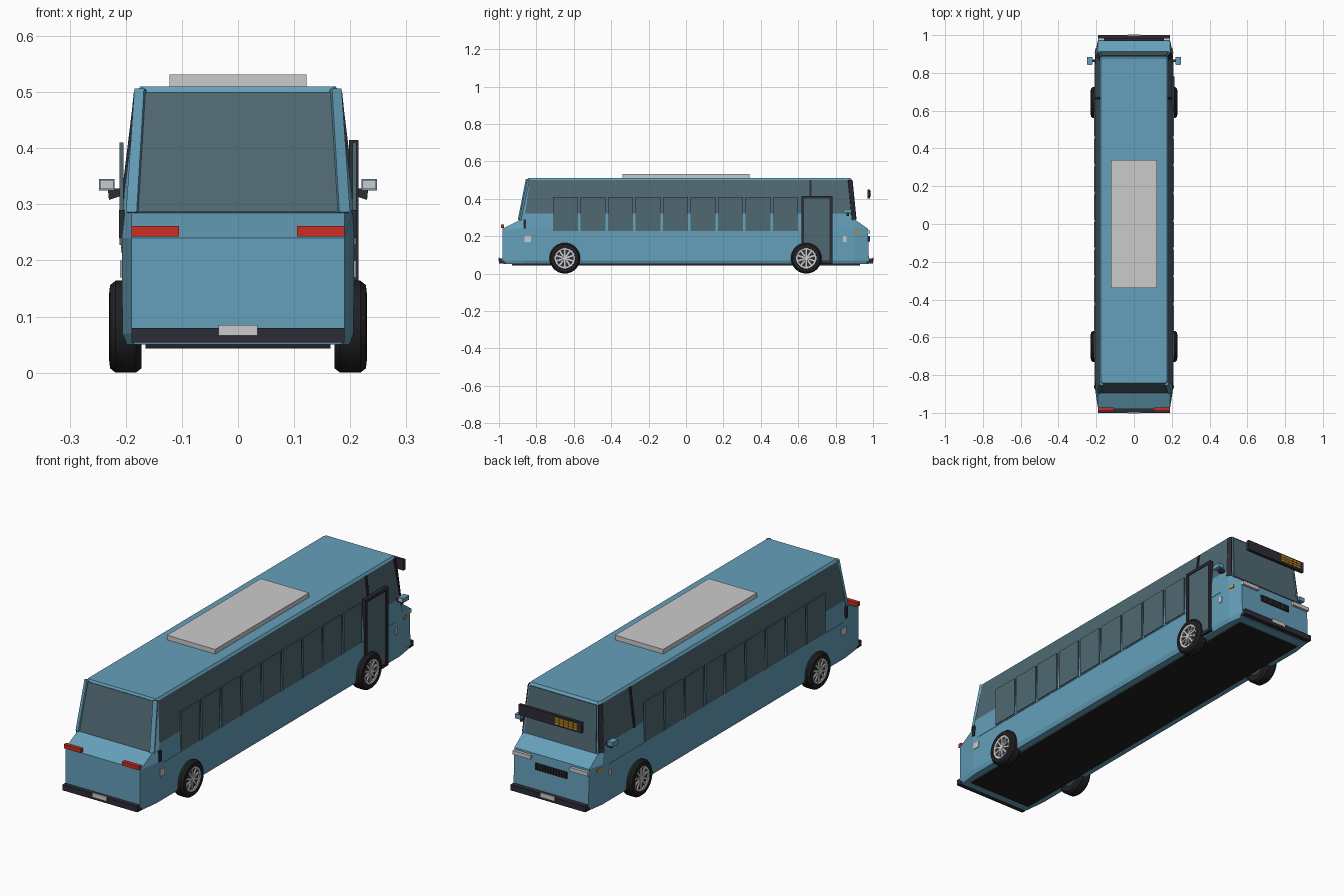
import bpy, bmesh, math
from mathutils import Vector

old = bpy.data.objects.get("Cube")
if old:
    bpy.data.objects.remove(old, do_unlink=True)


def material(name, r, g, b):
    m = bpy.data.materials.new(name)
    m.use_nodes = True
    m.diffuse_color = (r, g, b, 1)
    m.node_tree.nodes["Principled BSDF"].inputs["Base Color"].default_value = (r, g, b, 1)
    return m


PAINT = material("blue paint", 0.13, 0.35, 0.49)
GLASS = material("tinted glass", 0.08, 0.14, 0.17)
TRIM = material("dark trim", 0.025, 0.025, 0.035)
RUBBER = material("black rubber", 0.015, 0.015, 0.017)
SILVER = material("pale grey", 0.6, 0.6, 0.6)
RED = material("red lens", 0.6, 0.025, 0.015)
AMBER = material("amber lens", 0.6, 0.29, 0.02)


def finish(name, bm, *mats):
    bmesh.ops.recalc_face_normals(bm, faces=bm.faces)
    me = bpy.data.meshes.new(name)
    bm.to_mesh(me)
    bm.free()
    for m in mats:
        me.materials.append(m)
    ob = bpy.data.objects.new(name, me)
    bpy.context.collection.objects.link(ob)
    return ob


def box(name, x, y, z, mat):
    """Box between the given (low, high) ranges."""
    bm = bmesh.new()
    bmesh.ops.create_cube(bm, size=1)
    for v in bm.verts:
        v.co = [r[0] if c < 0 else r[1] for c, r in zip(v.co, (x, y, z))]
    return finish(name, bm, mat)


def panel(name, pts, mat, t=0.006):
    """Thin plate centred on a flat polygon."""
    pts = [Vector(p) for p in pts]
    n = (pts[1] - pts[0]).cross(pts[2] - pts[0]).normalized() * t / 2
    bm = bmesh.new()
    a = [bm.verts.new(p - n) for p in pts]
    b = [bm.verts.new(p + n) for p in pts]
    bm.faces.new(a)
    bm.faces.new(b)
    for i in range(len(pts)):
        j = (i + 1) % len(pts)
        bm.faces.new((a[i], a[j], b[j], b[i]))
    return finish(name, bm, mat)


def lathe(name, profile, centre, mat, side, seg=36):
    """Revolve (radius, outward offset) points around the axle."""
    bm = bmesh.new()
    vs = [bm.verts.new((side * o, 0, r)) for r, o in profile]
    edges = [bm.edges.new(p) for p in zip(vs, vs[1:])]
    bmesh.ops.spin(bm, geom=vs + edges, cent=(0, 0, 0), axis=(1, 0, 0),
                   angle=math.tau, steps=seg)
    bmesh.ops.remove_doubles(bm, verts=bm.verts, dist=0.0001)
    ob = finish(name, bm, mat)
    ob.location = centre
    bpy.context.view_layer.objects.active = ob
    ob.select_set(True)
    bpy.ops.object.shade_smooth_by_angle(angle=math.radians(30))
    ob.select_set(False)
    return ob


# Body shell: z, rear end, rear shoulder, front shoulder, front end, half width, end half width
LEVELS = [
    (0.05, -0.975, -0.87, 0.89, 0.975, 0.198, 0.185),
    (0.07, -0.98, -0.87, 0.9, 0.978, 0.206, 0.19),
    (0.24, -0.98, -0.87, 0.9, 0.972, 0.207, 0.19),
    (0.285, -0.89, -0.865, 0.89, 0.908, 0.205, 0.19),
    (0.32, -0.883, -0.86, 0.885, 0.904, 0.203, 0.188),
    (0.5, -0.847, -0.835, 0.872, 0.887, 0.181, 0.176),
    (0.51, -0.842, -0.83, 0.868, 0.88, 0.174, 0.168),
]
bm = bmesh.new()
rings = []
for z, yr, sr, sf, yf, w, we in LEVELS:
    right = [(we, yr), (w, sr), (w, sf), (we, yf)]
    plan = right + [(-x, y) for x, y in reversed(right)]
    rings.append([bm.verts.new((x, y, z)) for x, y in plan])
bm.faces.new(rings[0])
bm.faces.new(rings[-1])
for k, (a, b) in enumerate(zip(rings, rings[1:])):
    for i in range(8):
        j = (i + 1) % 8
        f = bm.faces.new((a[i], a[j], b[j], b[i]))
        # long side bands above the waist are glazed
        if k == 4 and i in (1, 5):
            f.material_index = 1
finish("body_shell", bm, PAINT, GLASS)

# Front and rear screens
panel("rear_window", [(-0.178, -0.891, 0.286), (0.178, -0.891, 0.286),
                      (0.165, -0.848, 0.5), (-0.165, -0.848, 0.5)], GLASS)
panel("windshield", [(-0.182, 0.909, 0.288), (0.182, 0.909, 0.288),
                     (0.17, 0.888, 0.498), (-0.17, 0.888, 0.498)], GLASS)

# Roof unit, floor and bumpers
box("roof_unit", (-0.122, 0.122), (-0.34, 0.34), (0.505, 0.531), SILVER)
box("underfloor", (-0.165, 0.165), (-0.93, 0.93), (0.043, 0.055), RUBBER)
for name, lo, hi, plate in (("rear", -1.0, -0.965, -1.0), ("front", 0.965, 1.0, 1.0)):
    box(name + "_bumper", (-0.19, 0.19), (lo, hi), (0.054, 0.08), TRIM)
    box(name + "_number_plate", (-0.035, 0.035),
        (plate - 0.003, plate + 0.003), (0.066, 0.085), SILVER)

# Front grille with upright slats
box("grille", (-0.08, 0.08), (0.97, 0.98), (0.17, 0.2), TRIM)
for i in range(11):
    x = -0.07 + i * 0.014
    box("grille_slat", (x - 0.002, x + 0.002), (0.978, 0.983), (0.173, 0.197), RUBBER)

# Destination sign with lit dashes
box("destination_sign", (-0.16, 0.16), (0.97, 0.985), (0.402, 0.45), TRIM)
for row in range(3):
    for i in range(5):
        x = -0.14 + i * 0.023
        z = 0.411 + row * 0.011
        box("sign_light", (x, x + 0.02), (0.984, 0.988), (z, z + 0.009), AMBER)

for s, label in ((1, "left"), (-1, "right")):
    def span(a, b):
        return sorted((s * a, s * b))

    # Row of passenger windows
    for i in range(9):
        y = -0.71 + i * 0.147
        box(label + "_side_window", span(0.204, 0.211), (y, y + 0.132), (0.228, 0.41), GLASS)

    # Seam along the waist
    box(label + "_waist_seam", span(0.204, 0.2085), (-0.84, 0.85), (0.222, 0.226), PAINT)

    # Pillars beside the screens and behind the cab
    panel(label + "_rear_pillar", [(s * 0.178, -0.893, 0.285), (s * 0.197, -0.885, 0.285),
                                   (s * 0.182, -0.842, 0.505), (s * 0.165, -0.85, 0.505)],
          PAINT, 0.014)
    panel(label + "_front_pillar", [(s * 0.205, 0.885, 0.29), (s * 0.192, 0.908, 0.29),
                                    (s * 0.177, 0.888, 0.5), (s * 0.183, 0.867, 0.5)], TRIM)
    panel(label + "_cab_pillar", [(s * 0.204, 0.66, 0.32), (s * 0.204, 0.672, 0.32),
                                  (s * 0.182, 0.672, 0.5), (s * 0.182, 0.66, 0.5)], TRIM)

    # Lamps and side markers
    box(label + "_tail_lamp", span(0.105, 0.19), (-0.99, -0.972), (0.243, 0.261), RED)
    box(label + "_headlamp", span(0.1, 0.19), (0.965, 0.985), (0.213, 0.231), SILVER)
    panel(label + "_turn_lamp", [(s * 0.206, 0.905, 0.214), (s * 0.2, 0.932, 0.214),
                                 (s * 0.2, 0.932, 0.228), (s * 0.206, 0.905, 0.228)], AMBER)
    box(label + "_rear_marker", span(0.205, 0.21), (-0.863, -0.828), (0.17, 0.2), SILVER)
    box(label + "_front_marker", span(0.205, 0.21), (0.84, 0.857), (0.17, 0.2), SILVER)
    box(label + "_rear_hinge", span(0.202, 0.212), (-0.87, -0.855), (0.24, 0.29), TRIM)

    # Door mirror on a short arm
    box(label + "_mirror", span(0.22, 0.248), (0.845, 0.885), (0.325, 0.345), PAINT)
    box(label + "_mirror_glass", span(0.222, 0.246), (0.842, 0.846), (0.327, 0.343), SILVER)
    panel(label + "_mirror_arm", [(s * 0.2, 0.865, 0.318), (s * 0.23, 0.865, 0.308),
                                  (s * 0.232, 0.865, 0.328), (s * 0.2, 0.865, 0.328)],
          TRIM, 0.014)

    # Wheels: tyre, dark dish, silver rim, hub and spokes
    for end, y in (("front", 0.643), ("rear", -0.648)):
        c = (s * 0.2, y, 0.082)
        name = label + "_" + end
        lathe(name + "_tyre", [(0.05, -0.028), (0.074, -0.028), (0.082, -0.018), (0.082, 0.018),
                               (0.074, 0.028), (0.056, 0.03), (0.052, 0.022)], c, RUBBER, s)
        lathe(name + "_dish", [(0, 0.02), (0.054, 0.02)], c, TRIM, s)
        lathe(name + "_rim", [(0.055, 0.02), (0.055, 0.028), (0.046, 0.026), (0.046, 0.02)],
              c, SILVER, s)
        lathe(name + "_hub", [(0, 0.028), (0.012, 0.028), (0.016, 0.02)], c, SILVER, s, 20)
        for i in range(10):
            spoke = box(name + "_spoke", span(0.02, 0.026), (-0.0045, 0.0045),
                        (0.01, 0.049), SILVER)
            spoke.location = c
            spoke.rotation_euler.x = i * math.tau / 10

# Passenger door on one side only
box("door_glass", (0.2, 0.211), (0.632, 0.77), (0.065, 0.405), GLASS)
for y in (0.618, 0.768):
    box("door_post", (0.198, 0.215), (y, y + 0.014), (0.055, 0.415), TRIM)
for z in (0.055, 0.401):
    box("door_rail", (0.198, 0.215), (0.618, 0.782), (z, z + 0.014), TRIM)
